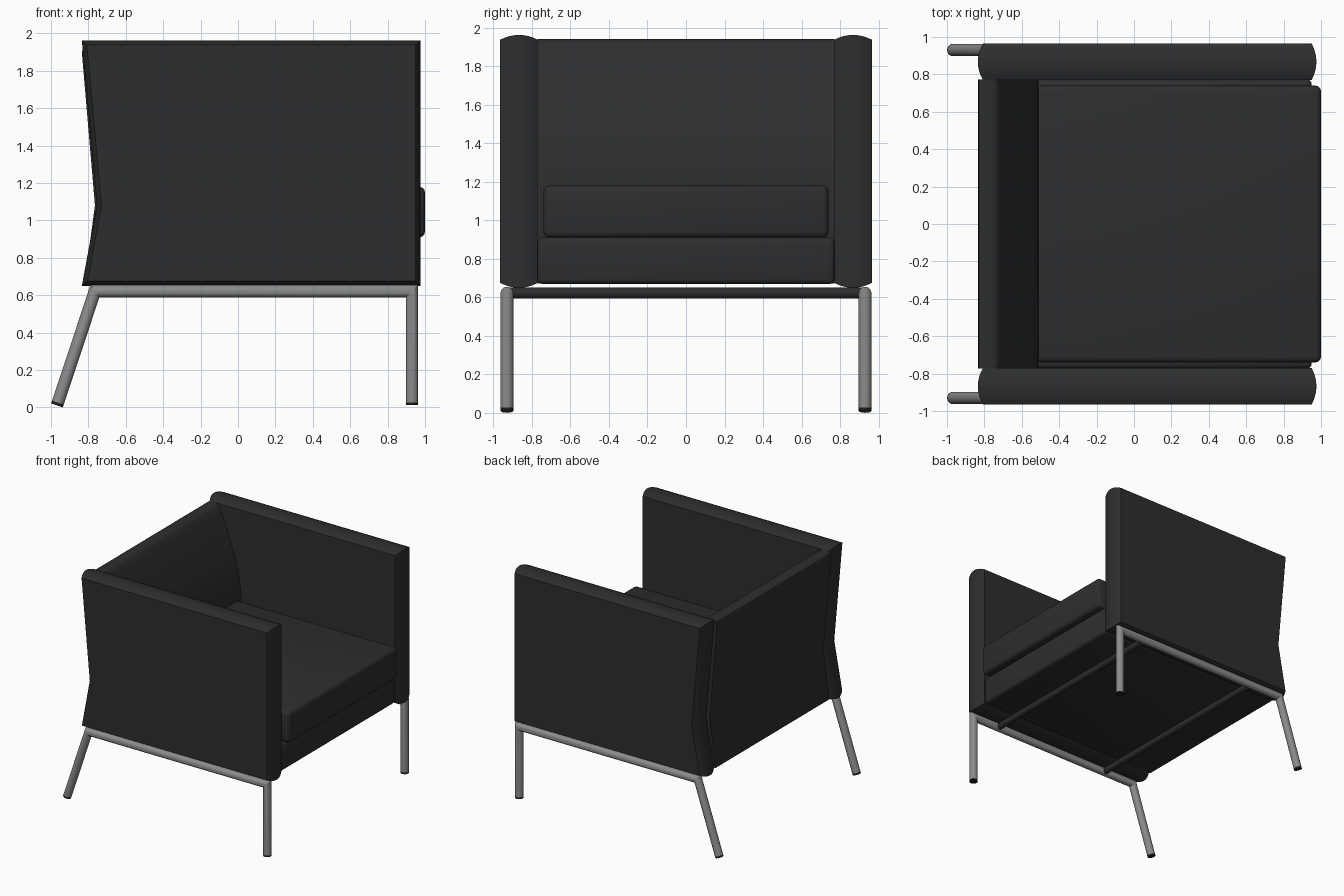
import bpy, bmesh, math
from mathutils import Vector

if "Cube" in bpy.data.objects:
    bpy.data.objects.remove(bpy.data.objects["Cube"])


def material(name, rgb):
    m = bpy.data.materials.new(name)
    m.diffuse_color = (*rgb, 1)
    m.use_nodes = True
    m.node_tree.nodes["Principled BSDF"].inputs["Base Color"].default_value = m.diffuse_color
    return m


LEATHER = material("black leather", (0.027, 0.027, 0.027))
STEEL = material("brushed steel", (0.26, 0.26, 0.26))
RUBBER = material("black rubber", (0.012, 0.012, 0.012))


def finish(name, bm, mat, angle=30):
    bmesh.ops.recalc_face_normals(bm, faces=bm.faces)
    me = bpy.data.meshes.new(name)
    bm.to_mesh(me)
    bm.free()
    ob = bpy.data.objects.new(name, me)
    bpy.context.collection.objects.link(ob)
    me.materials.append(mat)
    bpy.ops.object.select_all(action='DESELECT')
    ob.select_set(True)
    bpy.context.view_layer.objects.active = ob
    bpy.ops.object.shade_smooth_by_angle(angle=math.radians(angle))
    return ob


def loft(name, rings, mat, angle=30):
    """Skin a list of closed rings and cap both ends."""
    bm = bmesh.new()
    vs = [[bm.verts.new(p) for p in r] for r in rings]
    n = len(vs[0])
    for a, b in zip(vs, vs[1:]):
        for i in range(n):
            j = (i + 1) % n
            bm.faces.new((a[i], a[j], b[j], b[i]))
    bm.faces.new(vs[0])
    bm.faces.new(vs[-1])
    return finish(name, bm, mat, angle)


def miter(a, p, b):
    """Mitred left-hand normal at p between neighbours a and b (2D)."""
    def normal(u, v):
        d = (v - u).normalized()
        return Vector((-d.y, d.x))
    n1 = normal(a, p) if a else normal(p, b)
    n2 = normal(p, b) if b else n1
    m = (n1 + n2).normalized()
    return m / m.dot(n1)


def tube(name, path, y, r, mat, sides=20):
    """Round tube along a path in the xz plane with mitred corners."""
    pts = [Vector(p) for p in path]
    rings = []
    for i, p in enumerate(pts):
        m = miter(pts[i - 1] if i else None, p, pts[i + 1] if i + 1 < len(pts) else None)
        ring = []
        for k in range(sides):
            t = 2 * math.pi * k / sides
            q = p + m * r * math.cos(t)
            ring.append((q.x, y + r * math.sin(t), q.y))
        rings.append(ring)
    return loft(name, rings, mat)


def box(name, lo, hi, bevel, mat):
    bm = bmesh.new()
    bmesh.ops.create_cube(bm, size=1)
    for v in bm.verts:
        v.co = [(l + h) / 2 + c * (h - l) for l, h, c in zip(lo, hi, v.co)]
    bmesh.ops.bevel(bm, geom=bm.edges[:], offset=bevel, segments=3,
                    profile=0.5, affect='EDGES')
    return finish(name, bm, mat, 40)


# side panels with crowned edges
outline = [Vector(p) for p in
           [(-.835, .65), (.975, .65), (.975, 1.963), (-.835, 1.963), (-.755, 1.08)]]
normals = [miter(outline[i - 1], p, outline[(i + 1) % 5]) for i, p in enumerate(outline)]
for side, label in ((-1, "near"), (1, "far")):
    rings = []
    for k in range(13):
        t = k / 6 - 1
        inset = 0.025 * t * t
        ring = [p + n * inset for p, n in zip(outline, normals)]
        rings.append([(q.x, side * (0.8675 + 0.0975 * t), q.y) for q in ring])
    loft(label + "_arm_panel", rings, LEATHER, 25)

# backrest: bent rear face, rounded top, curved front face
prof = [(-.82, .672), (-.765, 1.08), (-.835, 1.9), (-.828, 1.922), (-.81, 1.936),
        (-.785, 1.942), (-.755, 1.94), (-.735, 1.932)]
for k in range(13):
    t = k / 12
    prof.append((-.72 + .21 * math.sin(t * math.pi / 2), 1.915 - .78 * t))
prof.append((-.51, .672))
loft("backrest", [[(x, y, z) for x, z in prof] for y in (-.772, .772)], LEATHER)

# seat base and cushion
box("seat_base", (-.6, -.772, .67), (.95, .772, .91), .025, LEATHER)
box("seat_cushion", (-.53, -.74, .91), (1.0, .74, 1.18), .03, LEATHER)

# steel side frames and their feet
R = 0.033
for y, label in ((-.93, "near"), (.93, "far")):
    end = Vector((-.968, .011))
    up = (Vector((-.765, .622)) - end).normalized()
    rear = end + up * .015
    tube(label + "_side_frame",
         [(.93, .027), (.93, .622), (-.765, .622), rear], y, R, STEEL)
    tube(label + "_front_foot", [(.93, .013), (.93, .027)], y, R, RUBBER)
    tube(label + "_rear_foot", [end, rear], y, R, RUBBER)

# dark cross bars under the seat
for x, label in ((.67, "front"), (-.46, "rear")):
    rings = [[(x + .028 * math.cos(a * math.pi / 8), y, .622 + .028 * math.sin(a * math.pi / 8))
              for a in range(16)] for y in (-.92, .92)]
    loft(label + "_cross_bar", rings, LEATHER)
